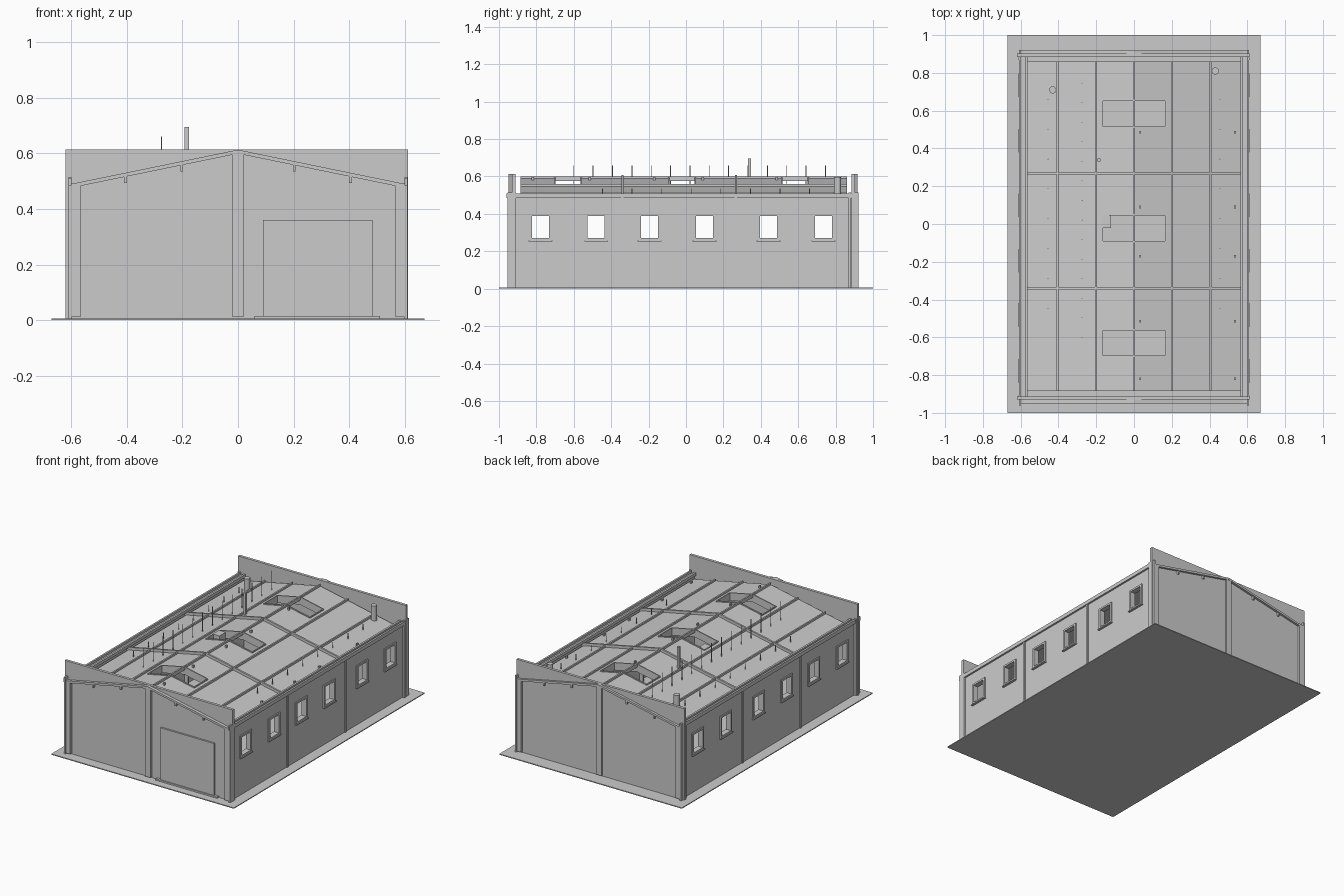
import bpy, bmesh, math
from mathutils import Vector

cube = bpy.data.objects.get("Cube")
if cube:
    bpy.data.objects.remove(cube, do_unlink=True)

grey = bpy.data.materials.new("plain grey")
grey.use_nodes = True
grey.diffuse_color = (0.6, 0.6, 0.6, 1)
grey.node_tree.nodes["Principled BSDF"].inputs["Base Color"].default_value = (0.6, 0.6, 0.6, 1)

PEAK, SLOPE = 0.613, 0.205


def pitch(x, drop=0.0):
    return PEAK - SLOPE * abs(x) - drop


def finish(bm, name):
    bmesh.ops.recalc_face_normals(bm, faces=bm.faces)
    mesh = bpy.data.meshes.new(name)
    bm.to_mesh(mesh)
    bm.free()
    mesh.materials.append(grey)
    obj = bpy.data.objects.new(name, mesh)
    bpy.context.collection.objects.link(obj)
    return obj


def add_box(bm, x0, x1, y0, y1, z0, z1):
    verts = bmesh.ops.create_cube(bm, size=1)["verts"]
    for v in verts:
        v.co = Vector(((x0 + x1) / 2 + v.co.x * (x1 - x0),
                       (y0 + y1) / 2 + v.co.y * (y1 - y0),
                       (z0 + z1) / 2 + v.co.z * (z1 - z0)))


def boxes(name, specs):
    bm = bmesh.new()
    for s in specs:
        add_box(bm, *s)
    return finish(bm, name)


def both_sides(specs):
    return specs + [(-s[1], -s[0]) + tuple(s[2:]) for s in specs]


def gabled(name, half, drop, depth, spans):
    """Pitched bar or sheet following the roof slope, run along y."""
    bm = bmesh.new()
    xs = (-half, 0, half)
    outline = [(x, pitch(x, drop)) for x in xs] + [(x, pitch(x, drop + depth)) for x in reversed(xs)]
    for y0, y1 in spans:
        face = bm.faces.new([bm.verts.new((x, y0, z)) for x, z in outline])
        ext = bmesh.ops.extrude_face_region(bm, geom=[face])["geom"]
        bmesh.ops.translate(bm, vec=(0, y1 - y0, 0),
                            verts=[g for g in ext if isinstance(g, bmesh.types.BMVert)])
    return finish(bm, name)


def cut(obj, specs):
    cutter = boxes("cutter", specs)
    cutter.hide_render = True
    mod = obj.modifiers.new("openings", "BOOLEAN")
    mod.operation, mod.solver, mod.object = "DIFFERENCE", "EXACT", cutter
    bpy.context.view_layer.update()
    result = bpy.data.meshes.new_from_object(obj.evaluated_get(bpy.context.evaluated_depsgraph_get()))
    obj.modifiers.clear()
    obj.data = result
    bpy.data.objects.remove(cutter, do_unlink=True)


def pipes(name, radius, specs, sides=16):
    bm = bmesh.new()
    for x, y, z0, z1 in specs:
        verts = bmesh.ops.create_cone(bm, cap_ends=True, segments=sides, radius1=radius,
                                      radius2=radius, depth=z1 - z0)["verts"]
        bmesh.ops.translate(bm, vec=(x, y, (z0 + z1) / 2), verts=verts)
    obj = finish(bm, name)
    for p in obj.data.polygons:
        p.use_smooth = abs(p.normal.z) < 0.5
    return obj


# Ground and gable walls
boxes("ground_slab", [(-0.67, 0.67, -1, 1, 0, 0.006)])
boxes("front_wall", [(-0.62, 0.612, -0.93, -0.912, 0.006, PEAK)])
boxes("back_wall", [(-0.62, 0.612, 0.885, 0.903, 0.006, PEAK)])

# Side walls with window openings
windows = (-0.778, -0.481, -0.195, 0.099, 0.441, 0.735)
for side, name in ((1, "left_wall"), (-1, "right_wall")):
    a, b = sorted((side * 0.575, side * 0.598))
    wall = boxes(name, [(a, b, -0.912, 0.885, 0.006, 0.495)])
    a, b = sorted((side * 0.55, side * 0.65))
    cut(wall, [(a, b, y - 0.048, y + 0.048, 0.265, 0.395) for y in windows])

# Window frames
frame = []
for y in windows:
    for s in (-1, 1):
        a, b = sorted((y + s * 0.046, y + s * 0.06))
        frame.append((0.57, 0.606, a, b, 0.258, 0.402))
    for z in (0.258, 0.39):
        frame.append((0.57, 0.606, y - 0.046, y + 0.046, z, z + 0.012))
    frame.append((0.598, 0.612, y - 0.063, y + 0.063, 0.252, 0.258))
boxes("window_frames", both_sides(frame))

# Eave beams along the top of the side walls
boxes("eave_beams", both_sides([
    (0.598, 0.61, -0.96, 0.917, 0.485, 0.51),
    (0.565, 0.578, -0.912, 0.885, 0.485, 0.505)]))

# Columns at corners and along the walls
columns = []
for y0, y1 in ((-0.95, -0.93), (0.903, 0.918)):
    columns += [(0.567, 0.598, y0, y1, 0.012, pitch(0.58)),
                (0.598, 0.61, y0 - 0.004, y1 + 0.004, 0.006, 0.515)]
for y in (-0.915, 0.875):
    columns.append((0.598, 0.612, y - 0.007, y + 0.007, 0.006, 0.515))
for y in (-0.34, 0.267):
    columns += [(0.598, 0.605, y - 0.007, y + 0.007, 0.006, 0.49),
                (0.55, 0.575, y - 0.007, y + 0.007, 0.006, 0.49)]
boxes("side_columns", both_sides(columns))
boxes("gable_columns", [(-0.02, 0.02, y0, y1, 0.012, pitch(0.02, 0.01))
                        for y0, y1 in ((-0.948, -0.93), (0.903, 0.916))])

# Roof sheet with openings over the ridge
roof = gabled("roof_sheet", 0.563, 0.024, 0.02, [(-0.885, 0.86)])
skylights = (-0.63, -0.022, 0.583)
cut(roof, [(-0.167, 0.165, y - 0.068, y + 0.068, 0.4, 0.7) for y in skylights])

# Rafters and purlins
gabled("gable_rafters", 0.606, 0, 0.014, [(-0.95, -0.93), (0.903, 0.918)])
gabled("roof_rafters", 0.6, 0.006, 0.024, [(y - 0.006, y + 0.006) for y in (-0.34, 0.267)])
purlins = []
for i in range(-2, 3):
    x = i * 0.202
    z = pitch(x, 0.012)
    purlins += [(x - 0.005, x + 0.005, -0.885, 0.86, z - 0.024, z),
                (x - 0.005, x + 0.005, -0.945, -0.93, z - 0.024, z),
                (x - 0.005, x + 0.005, 0.903, 0.915, z - 0.024, z)]
boxes("purlins", purlins)

# Skylight curbs
for i, y in enumerate(skylights):
    gabled("skylight_curb_%d" % (i + 1), 0.17, 0.018, 0.05,
           [(y + s * 0.071 - 0.004, y + s * 0.071 + 0.004) for s in (-1, 1)])
    boxes("skylight_sides_%d" % (i + 1),
          both_sides([(0.165, 0.172, y - 0.07, y + 0.07, pitch(0.17, 0.068), pitch(0.17, 0.018))]))

# Door and threshold
boxes("door", [(0.09, 0.484, -0.942, -0.93, 0.012, 0.36)])
boxes("threshold", [(0.06, 0.51, -0.948, -0.93, 0.006, 0.016)])

# Chimney, vents and inner shaft
boxes("chimney", [(-0.193, -0.177, 0.332, 0.348, 0.5, 0.695)])
pipes("roof_vents", 0.019, [(-0.43, 0.71, 0.48, 0.585), (0.43, 0.81, 0.48, 0.597)])
boxes("shaft", [(-0.165, -0.122, -0.02, 0.045, 0.006, 0.56)])

# Rods standing on the roof
tall = [(-0.275, -0.6 + i * 0.1035, 0.52, 0.66) for i in range(14)]
short = [(s * 0.455, 0.66 - i * 0.158, 0.48, 0.535) for s in (-1, 1) for i in range(8)]
pipes("roof_rods", 0.0022, tall + short, 6)

# Small roof brackets
boxes("roof_brackets", [(x - 0.005, x + 0.005, y - 0.007, y + 0.007,
                         pitch(x, 0.04), pitch(x, 0.008))
                        for x in (0.033, 0.535) for y in (-0.82, -0.515, -0.17, 0.09, 0.485)])
